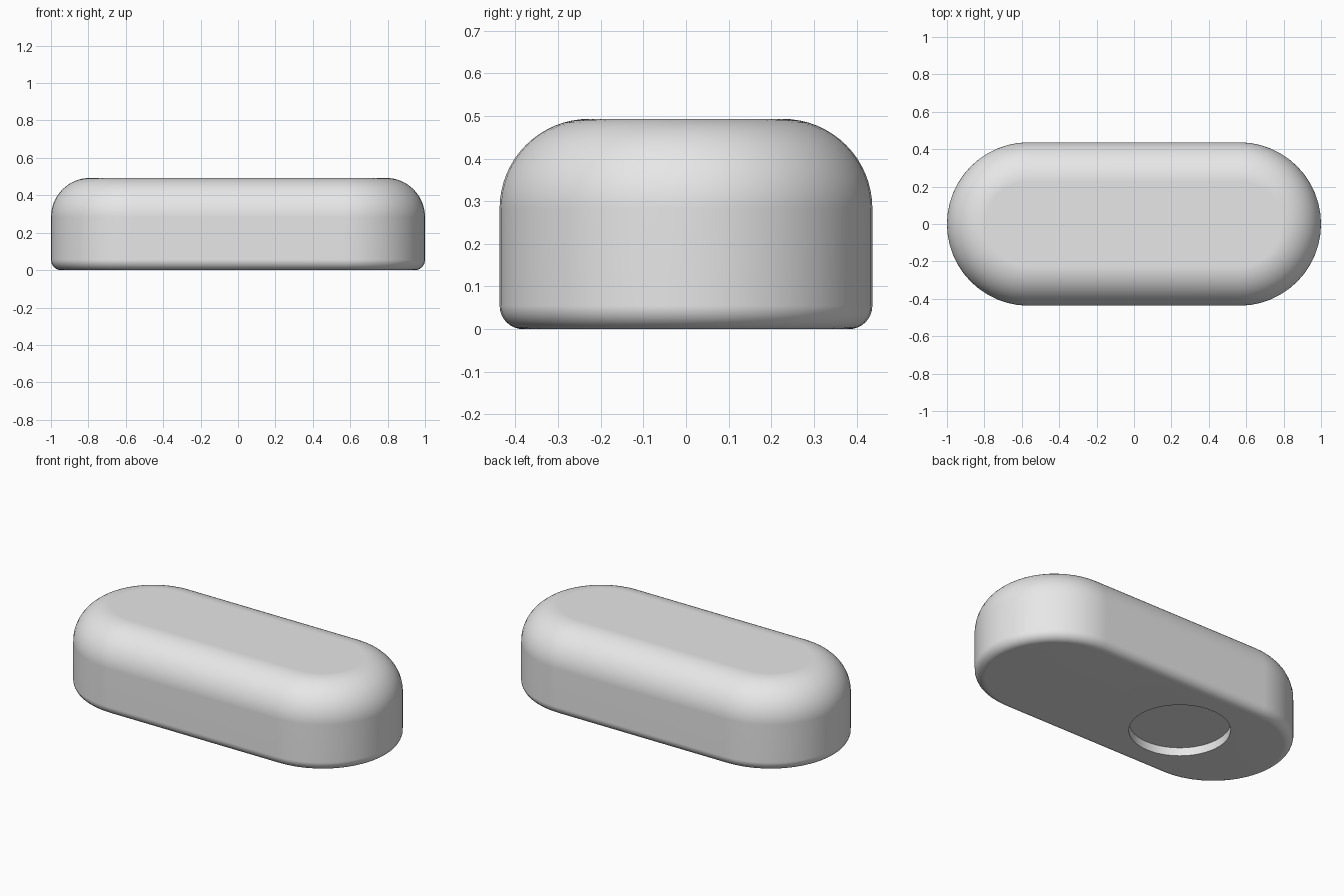
import bpy
import bmesh
from math import sin, cos, pi, radians

default_cube = bpy.data.objects.get("Cube")
if default_cube:
    bpy.data.objects.remove(default_cube, do_unlink=True)

HEIGHT = 0.493
END_RADIUS = 0.437
END_X = 1 - END_RADIUS
TOP_ROUND = 0.21
BASE_ROUND = 0.055
RECESS_X, RECESS_RADIUS, RECESS_DEPTH = -0.325, 0.277, 0.05
ARC_STEPS = 24

grey = bpy.data.materials.new("light grey")
grey.use_nodes = True
grey.diffuse_color = (0.8, 0.8, 0.8, 1)
grey.node_tree.nodes["Principled BSDF"].inputs["Base Color"].default_value = grey.diffuse_color

bm = bmesh.new()


def capsule_ring(radius, z):
    """Pill outline: two half circles joined by straight sides."""
    ring = []
    for side in (1, -1):
        for i in range(ARC_STEPS + 1):
            a = -pi / 2 + pi * i / ARC_STEPS
            ring.append(bm.verts.new((side * (END_X + radius * cos(a)),
                                      side * radius * sin(a), z)))
    return ring


def circle_ring(x, radius, z, count=64):
    return [bm.verts.new((x + radius * cos(2 * pi * i / count),
                          radius * sin(2 * pi * i / count), z))
            for i in range(count)]


def skin(lower, upper):
    for i in range(len(lower)):
        j = (i + 1) % len(lower)
        bm.faces.new((lower[i], lower[j], upper[j], upper[i]))


def loop_edges(ring):
    return [bm.edges.get((v, ring[i - 1])) for i, v in enumerate(ring)]


# Side wall with a small round at the base and a large one at the top
profile = []
for i in range(9):
    a = pi / 2 * i / 8
    profile.append((END_RADIUS - BASE_ROUND * (1 - sin(a)), BASE_ROUND * (1 - cos(a))))
for i in range(17):
    a = pi / 2 * i / 16
    profile.append((END_RADIUS - TOP_ROUND * (1 - cos(a)), HEIGHT - TOP_ROUND * (1 - sin(a))))
rings = [capsule_ring(r, z) for r, z in profile]
for lower, upper in zip(rings, rings[1:]):
    skin(lower, upper)
bm.faces.new(rings[-1])

# Shallow round recess in the underside
rim = circle_ring(RECESS_X, RECESS_RADIUS, 0)
floor = circle_ring(RECESS_X, RECESS_RADIUS, RECESS_DEPTH)
skin(rim, floor)
bm.faces.new(floor)

# Underside around the recess
bmesh.ops.triangle_fill(bm, use_beauty=True, normal=(0, 0, -1),
                        edges=loop_edges(rings[0]) + loop_edges(rim))
bmesh.ops.recalc_face_normals(bm, faces=bm.faces)

mesh = bpy.data.meshes.new("rounded_body")
bm.to_mesh(mesh)
bm.free()
mesh.materials.append(grey)
body = bpy.data.objects.new("rounded_body", mesh)
bpy.context.collection.objects.link(body)

# Smooth shading with crisp recess edges and flat top and bottom
bpy.ops.object.select_all(action="DESELECT")
body.select_set(True)
bpy.context.view_layer.objects.active = body
bpy.ops.object.shade_smooth_by_angle(angle=radians(30))
weighted = body.modifiers.new("flat_face_normals", "WEIGHTED_NORMAL")
weighted.keep_sharp = True
